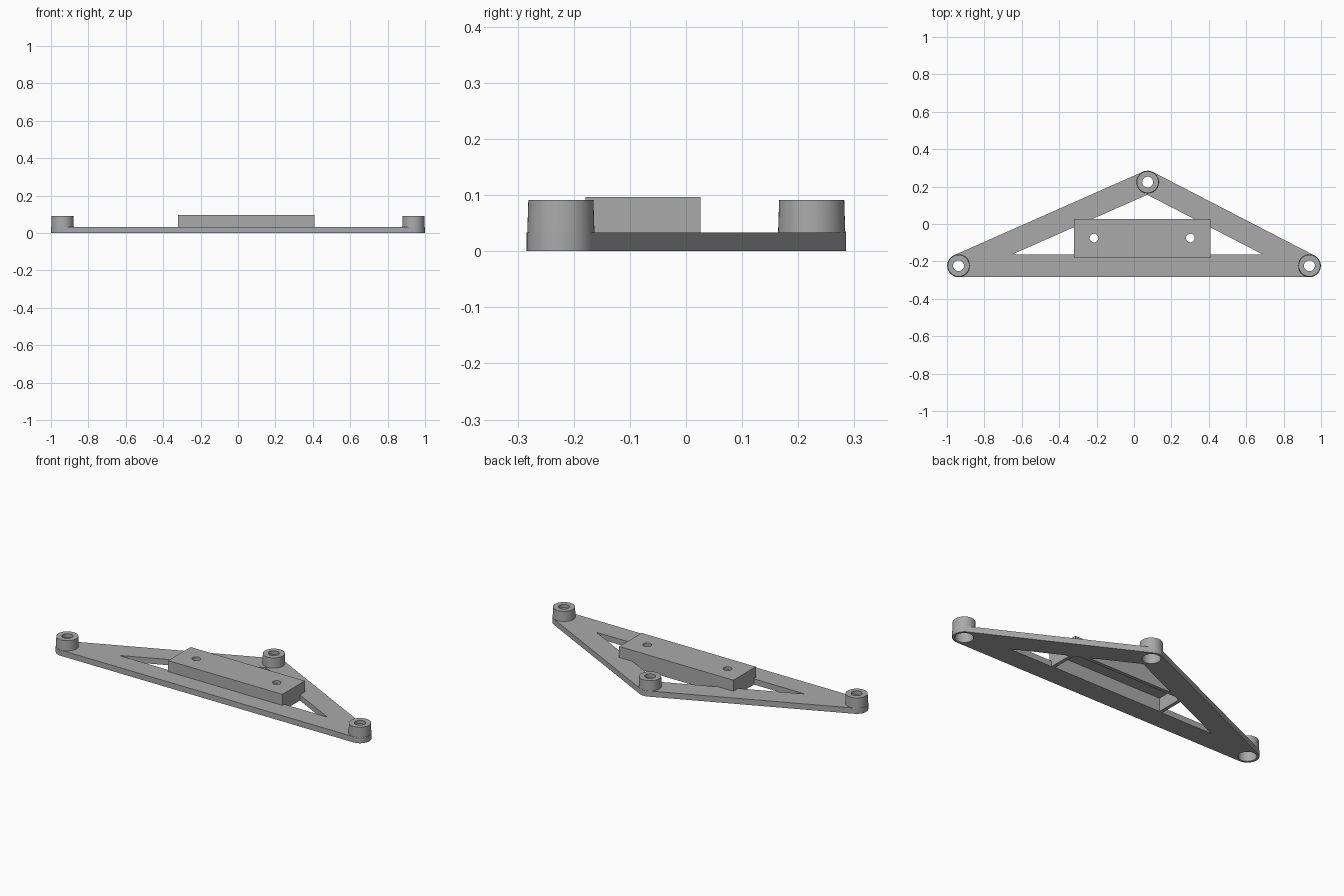
import bpy, bmesh, math
from mathutils import Vector

if "Cube" in bpy.data.objects:
    bpy.data.objects.remove(bpy.data.objects["Cube"])

CENTRES = {"left": Vector((0.938, -0.223)), "back": Vector((0.073, 0.224)),
           "right": Vector((-0.938, -0.223))}
R, PLATE_Z, BOSS_Z, BOX_Z = 0.061, 0.033, 0.091, 0.097
BORE, HOLE, BORE_Z = 0.048, 0.029, 0.07
SIDES = 48

grey = bpy.data.materials.new("mid grey")
grey.use_nodes = True
COLOUR = (0.4, 0.4, 0.4, 1)
grey.diffuse_color = COLOUR
grey.node_tree.nodes["Principled BSDF"].inputs["Base Color"].default_value = COLOUR


def finish(bm, name):
    bmesh.ops.recalc_face_normals(bm, faces=bm.faces)
    mesh = bpy.data.meshes.new(name)
    bm.to_mesh(mesh)
    bm.free()
    mesh.materials.append(grey)
    obj = bpy.data.objects.new(name, mesh)
    bpy.context.collection.objects.link(obj)
    return obj


def hull(points, z0, z1, name):
    """Convex prism around 2D points."""
    bm = bmesh.new()
    for p in points:
        for z in (z0, z1):
            bm.verts.new((p[0], p[1], z))
    bmesh.ops.convex_hull(bm, input=bm.verts)
    bmesh.ops.dissolve_limit(bm, angle_limit=0.01, verts=bm.verts, edges=bm.edges)
    return finish(bm, name)


def circle(c, r):
    steps = [2 * math.pi * i / SIDES for i in range(SIDES)]
    return [(c[0] + r * math.cos(a), c[1] + r * math.sin(a)) for a in steps]


def rectangle(x0, x1, y0, y1):
    return [(x0, y0), (x1, y0), (x1, y1), (x0, y1)]


def cut(obj, cutters):
    bpy.context.view_layer.objects.active = obj
    for c in cutters:
        mod = obj.modifiers.new("cut", "BOOLEAN")
        mod.operation, mod.solver, mod.object = "DIFFERENCE", "EXACT", c
        bpy.ops.object.modifier_apply(modifier=mod.name)
        bpy.data.objects.remove(c)


def smooth(obj):
    bpy.ops.object.select_all(action="DESELECT")
    obj.select_set(True)
    bpy.context.view_layer.objects.active = obj
    bpy.ops.object.shade_smooth_by_angle(angle=math.radians(30))


# Triangular frame: rounded outline with an inner opening a bar's width inside
corners = list(CENTRES.values())
plate = hull([p for c in corners for p in circle(c, R)], 0, PLATE_Z, "triangle_frame")
opening = []
for i, c in enumerate(corners):
    a = (corners[i - 1] - c).normalized()
    b = (corners[(i + 1) % 3] - c).normalized()
    opening.append(c + (a + b).normalized() * R / math.sin(a.angle(b) / 2))
cut(plate, [hull(opening, -1, 1, "opening_cutter")]
    + [hull(circle(c, BORE), -1, 1, "bore_cutter") for c in corners])
smooth(plate)

# Tapered bosses, counterbored from below with a through hole
profile = [(BORE, 0), (R, 0), (0.058, BOSS_Z), (HOLE, BOSS_Z), (HOLE, BORE_Z), (BORE, BORE_Z)]
for side, c in CENTRES.items():
    bm = bmesh.new()
    rings = [[bm.verts.new((x, y, z)) for x, y in circle(c, r)] for r, z in profile]
    for k, ring in enumerate(rings):
        prev = rings[k - 1]
        for i in range(SIDES):
            j = (i + 1) % SIDES
            bm.faces.new((prev[i], prev[j], ring[j], ring[i]))
    smooth(finish(bm, side + "_boss"))

# Open-bottomed mounting box with two screw holes
X0, X1, Y0, Y1, WALL = -0.322, 0.41, -0.179, 0.026, 0.02
box = hull(rectangle(X0, X1, Y0, Y1), 0, BOX_Z, "mounting_box")
cavity = hull(rectangle(X0 + WALL, X1 - WALL, Y0 + WALL, Y1 - WALL), -1, BOX_Z - WALL, "cavity_cutter")
holes = [hull(circle((x, -0.075), 0.023), -1, 1, "screw_cutter") for x in (-0.214, 0.301)]
cut(box, [cavity] + holes)
smooth(box)
